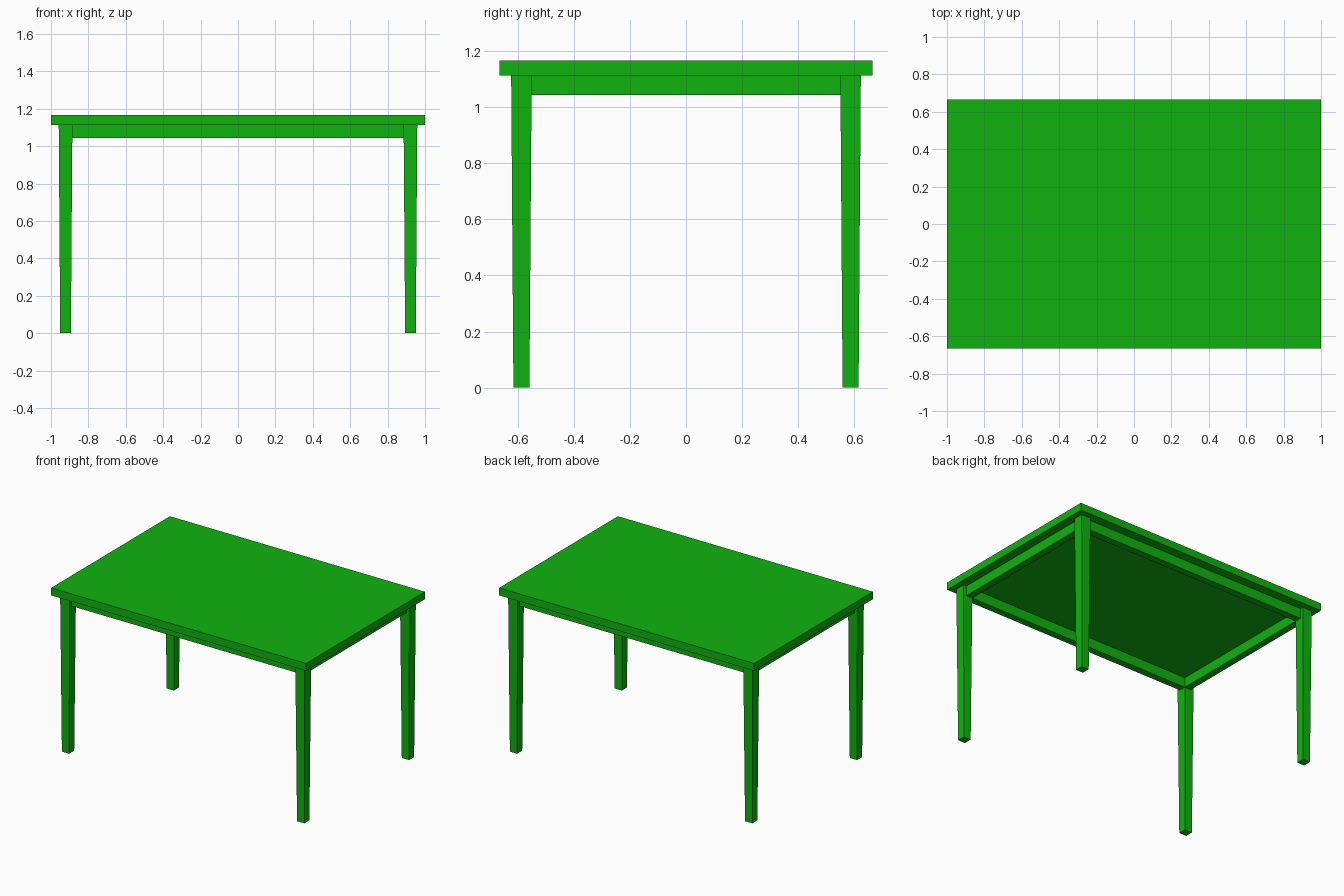
import bpy

if "Cube" in bpy.data.objects:
    bpy.data.objects.remove(bpy.data.objects["Cube"])

green = bpy.data.materials.new("green")
green.diffuse_color = (0.005, 0.45, 0.005, 1)
green.use_nodes = True
green.node_tree.nodes["Principled BSDF"].inputs["Base Color"].default_value = green.diffuse_color

TOP, UNDER, APRON = 1.166, 1.113, 1.043   # key heights
LEG_X, LEG_Y = 0.922, 0.5865              # leg centres


def box(name, x, y, z):
    """Box spanning the given (min, max) ranges."""
    bpy.ops.mesh.primitive_cube_add(size=1)
    ob = bpy.context.object
    ob.name = name
    for v in ob.data.vertices:
        v.co = [r[0] if c < 0 else r[1] for c, r in zip(v.co, (x, y, z))]
    ob.data.materials.append(green)
    return ob


# Table top
box("table_top", (-1, 1), (-0.665, 0.665), (UNDER, TOP))

# Tapered legs
for sx, side in ((-1, "left"), (1, "right")):
    for sy, end in ((-1, "front"), (1, "back")):
        cx, cy, h = sx * LEG_X, sy * LEG_Y, 0.0365
        leg = box(f"{end}_{side}_leg", (cx - h, cx + h), (cy - h, cy + h), (0, UNDER))
        for v in leg.data.vertices:
            if v.co.z < 0.1:
                v.co.x = cx + (v.co.x - cx) * 0.78
                v.co.y = cy + (v.co.y - cy) * 0.78

# Apron rails between the legs, flush with the inner leg faces
ix, iy, t = LEG_X - 0.0365, LEG_Y - 0.0365, 0.05
for s, end, side in ((-1, "front", "left"), (1, "back", "right")):
    box(f"{end}_apron", (-ix, ix), sorted((s * iy, s * (iy + t))), (APRON, UNDER))
    box(f"{side}_apron", sorted((s * ix, s * (ix + t))), (-iy, iy), (APRON, UNDER))
